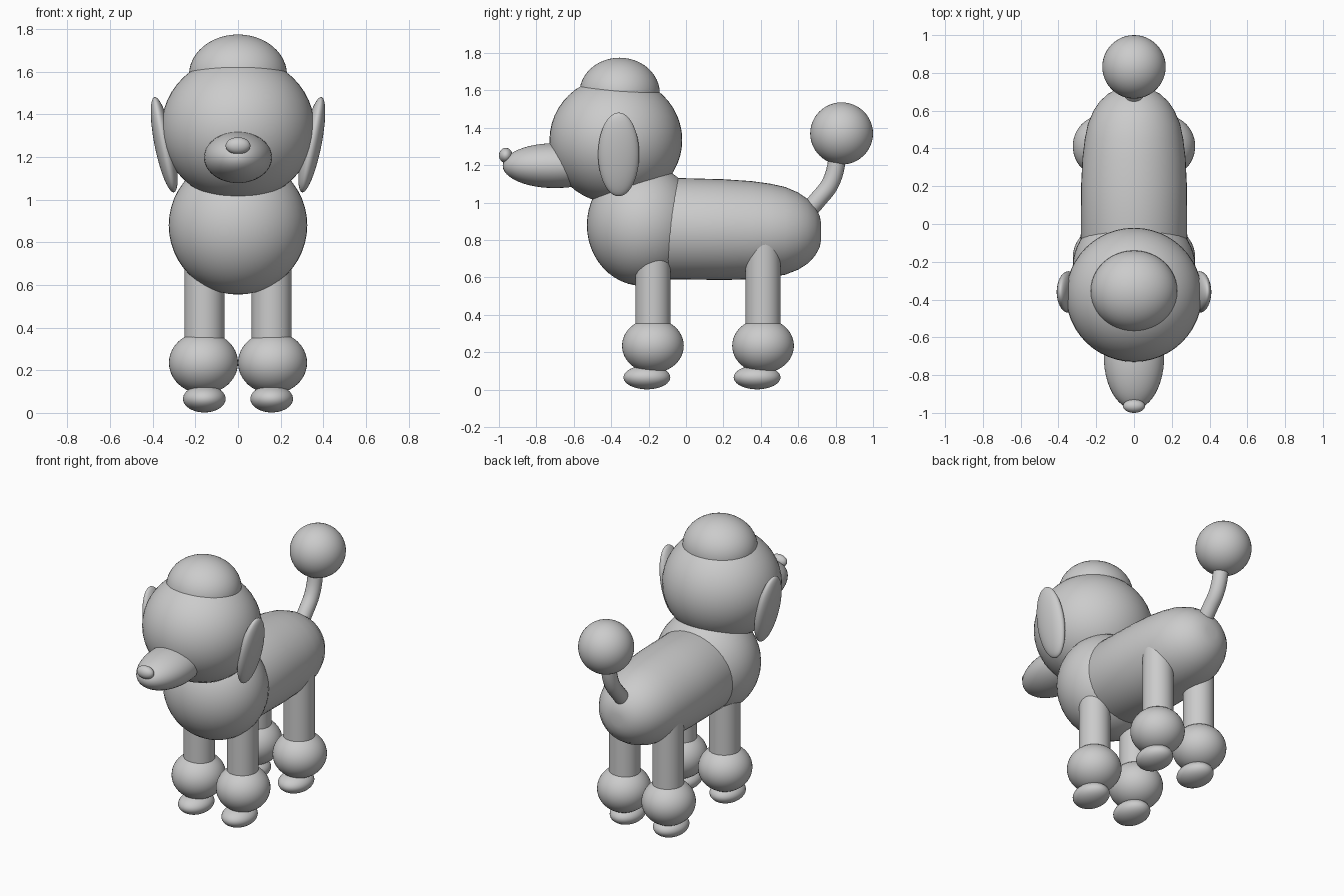
import bpy
import math
from mathutils import Matrix

cube = bpy.data.objects.get("Cube")
if cube:
    bpy.data.objects.remove(cube, do_unlink=True)

GREY = (0.6, 0.6, 0.6, 1)
grey = bpy.data.materials.new("soft_grey")
grey.use_nodes = True
grey.diffuse_color = GREY
grey.node_tree.nodes["Principled BSDF"].inputs["Base Color"].default_value = GREY


def finish(name):
    obj = bpy.context.object
    obj.name = name
    obj.data.materials.append(grey)
    bpy.ops.object.shade_smooth_by_angle(angle=math.radians(40))
    return obj


def ellipsoid(name, centre, radii, tilt=0):
    bpy.ops.mesh.primitive_uv_sphere_add(segments=48, ring_count=24, location=centre)
    obj = bpy.context.object
    obj.data.transform(Matrix.Rotation(tilt, 4, "Y") @ Matrix.Diagonal((*radii, 1)))
    return finish(name)


def tube(name, path, radius):
    curve = bpy.data.curves.new(name, "CURVE")
    curve.dimensions = "3D"
    curve.bevel_depth = radius
    curve.bevel_resolution = 6
    curve.use_fill_caps = True
    spline = curve.splines.new("BEZIER")
    spline.bezier_points.add(len(path) - 1)
    for point, co in zip(spline.bezier_points, path):
        point.co = co
        point.handle_left_type = point.handle_right_type = "AUTO"
    obj = bpy.data.objects.new(name, curve)
    bpy.context.collection.objects.link(obj)
    bpy.ops.object.select_all(action="DESELECT")
    obj.select_set(True)
    bpy.context.view_layer.objects.active = obj
    bpy.ops.object.convert(target="MESH")
    return finish(name)


# Body: a rounded barrel, its profile (y, radius) turned about a slightly sloping axis
profile = [(-0.36, 0.12), (-0.28, 0.22), (-0.1, 0.274), (0.2, 0.272), (0.35, 0.265),
           (0.45, 0.253), (0.53, 0.237), (0.6, 0.208), (0.65, 0.175), (0.69, 0.132),
           (0.715, 0.085), (0.723, 0.04)]
SIDES = 48
verts = []
for y, r in profile:
    for i in range(SIDES):
        a = math.tau * i / SIDES
        verts.append((1.03 * r * math.cos(a), y, 0.86 - 0.02 * y + 0.99 * r * math.sin(a)))
faces = []
for k in range(len(profile) - 1):
    for i in range(SIDES):
        j = (i + 1) % SIDES
        faces.append((k * SIDES + i, (k + 1) * SIDES + i, (k + 1) * SIDES + j, k * SIDES + j))
faces.append(tuple(range(SIDES)))
faces.append(tuple(reversed(range(len(verts) - SIDES, len(verts)))))
mesh = bpy.data.meshes.new("body")
mesh.from_pydata(verts, [], faces)
body = bpy.data.objects.new("body", mesh)
bpy.context.collection.objects.link(body)
bpy.ops.object.select_all(action="DESELECT")
body.select_set(True)
bpy.context.view_layer.objects.active = body
finish("body")

# Chest and head
ellipsoid("chest", (0, -0.23, 0.88), (0.325, 0.3, 0.325))
ellipsoid("head", (0, -0.375, 1.335), (0.36, 0.355, 0.34))
ellipsoid("topknot", (0, -0.355, 1.585), (0.23, 0.215, 0.19))
ellipsoid("muzzle", (0, -0.70, 1.198), (0.16, 0.28, 0.12))
ellipsoid("nose", (0, -0.964, 1.253), (0.058, 0.036, 0.04))

# Tail with its pompom
tube("tail", [(0, 0.62, 0.92), (0, 0.70, 1.01), (0, 0.775, 1.11), (0, 0.82, 1.3)], 0.047)
ellipsoid("tail_pompom", (0, 0.832, 1.37), (0.168, 0.168, 0.166))

# Ears and legs, one set for each side
for side, s in (("left", 1), ("right", -1)):
    ellipsoid(side + "_ear", (s * 0.346, -0.36, 1.258), (0.045, 0.11, 0.228), s * 0.2)
    for end, y in (("front", -0.177), ("back", 0.412)):
        label = side + "_" + end
        bpy.ops.mesh.primitive_cylinder_add(vertices=40, radius=0.094, depth=0.6,
                                            location=(s * 0.158, y, 0.5))
        finish(label + "_leg")
        ellipsoid(label + "_pompom", (s * 0.162, y, 0.235), (0.162, 0.165, 0.145))
        ellipsoid(label + "_foot", (s * 0.158, y - 0.032, 0.066), (0.1, 0.125, 0.064))
